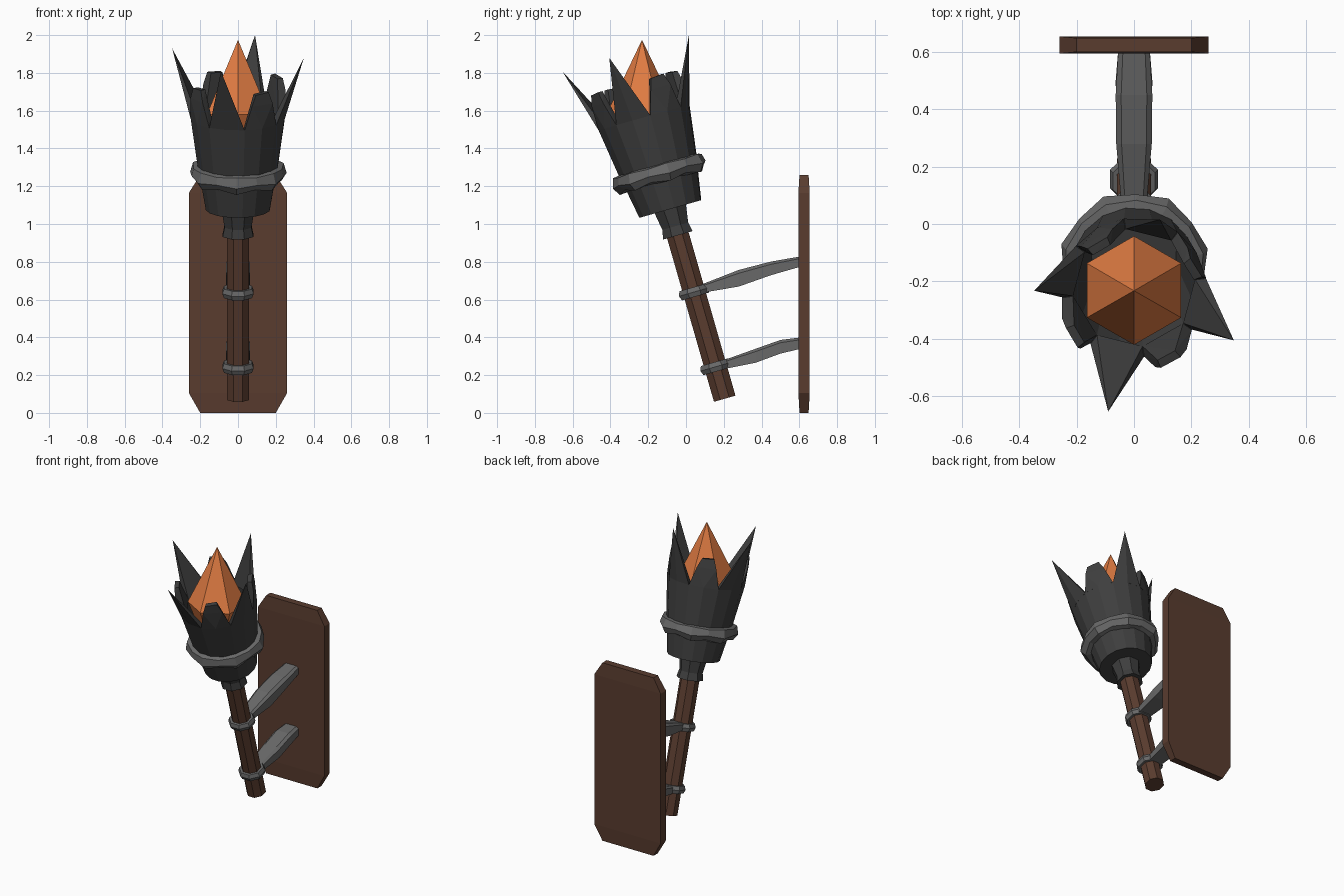
import bpy, bmesh, math
from mathutils import Matrix, Vector

if "Cube" in bpy.data.objects:
    bpy.data.objects.remove(bpy.data.objects["Cube"])

# Torch axis: leans 16 degrees towards the front
TILT = Matrix.Translation((0, 0.205, 0.075)) @ Matrix.Rotation(math.radians(16), 4, 'X')


def mat(name, c):
    m = bpy.data.materials.new(name)
    m.diffuse_color = (*c, 1)
    m.use_nodes = True
    m.node_tree.nodes["Principled BSDF"].inputs["Base Color"].default_value = m.diffuse_color
    return m


WOOD = mat("wood", (0.10, 0.045, 0.028))
IRON = mat("dark_iron", (0.048, 0.048, 0.048))
STEEL = mat("light_iron", (0.14, 0.14, 0.14))
FIRE = mat("fire", (0.75, 0.2, 0.055))


def finish(name, bm, material, matrix=None):
    bmesh.ops.recalc_face_normals(bm, faces=bm.faces)
    me = bpy.data.meshes.new(name)
    bm.to_mesh(me)
    bm.free()
    if matrix:
        me.transform(matrix)
    me.materials.append(material)
    ob = bpy.data.objects.new(name, me)
    bpy.context.collection.objects.link(ob)
    return ob


def polar(r, deg, s):
    a = math.radians(deg)
    return Vector((r * math.cos(a), r * math.sin(a), s))


def loft(bm, rings, loop=False):
    """Skin rings of points; cap the ends, or join last to first."""
    vs = [[bm.verts.new(p) for p in ring] for ring in rings]
    n = len(vs[0])
    pairs = list(zip(vs, vs[1:])) + ([(vs[-1], vs[0])] if loop else [])
    for a, b in pairs:
        for i in range(n):
            j = (i + 1) % n
            bm.faces.new((a[i], a[j], b[j], b[i]))
    if not loop:
        bm.faces.new(vs[0])
        bm.faces.new(vs[-1])


def turned(name, profile, sides, start, material, matrix=TILT, loop=False):
    bm = bmesh.new()
    loft(bm, [[polar(r, start + 360 * i / sides, s) for i in range(sides)]
              for r, s in profile], loop)
    return finish(name, bm, material, matrix)


# Handle and neck
turned("handle", [(0.064, 0), (0.064, 0.95)], 8, 22.5, WOOD)
turned("neck", [(0.088, 0.90), (0.077, 0.95), (0.094, 1.05)], 8, 22.5, IRON)

# Hollow cup
turned("cup", [(0.172, 1.045), (0.197, 1.19), (0.216, 1.29), (0.253, 1.553),
               (0.215, 1.553), (0.17, 1.25), (0.15, 1.1)], 16, 8, IRON)

# Crown: four long spikes alternating with four blunt teeth
for k in range(8):
    c = 75.5 + 45 * k
    pts = [polar(r, c + d, 1.55) for r in (0.253, 0.215) for d in (-22.5, 0, 22.5)]
    if k % 2 == 0:
        pts += [polar(0.36, c, 1.903)]
        pts += [polar(0.275, c + d, 1.66) for d in (-13, 13)]
    else:
        pts += [polar(r, c + d, 1.75 - 0.001 * abs(d - 3))
                for r in (0.255, 0.225) for d in (-9, 9)]
        pts += [polar(0.262, c + d, 1.68) for d in (-14, 14)]
    bm = bmesh.new()
    for p in pts:
        bm.verts.new(p)
    res = bmesh.ops.convex_hull(bm, input=bm.verts[:])
    loose = [v for v in bm.verts if not v.link_faces]
    bmesh.ops.delete(bm, geom=loose, context='VERTS')
    finish("crown_spike" if k % 2 == 0 else "crown_tooth", bm, IRON, TILT)

# Hammered collar: every other column is pinched
bm = bmesh.new()
rings = []
for r, s, pinch, lift in [(0.19, 1.195, 0, 0), (0.236, 1.19, 0.012, 0.018), (0.262, 1.23, 0.012, 0.01),
                          (0.246, 1.285, 0.006, -0.006), (0.2, 1.292, 0, 0)]:
    rings.append([polar(r - pinch * (i % 2), 11 + 360 * i / 14, s + lift * (i % 2))
                  for i in range(14)])
loft(bm, rings, loop=True)
finish("collar", bm, STEEL, TILT)

# Flame: upright six-sided crystal
bm = bmesh.new()
loft(bm, [[polar(r, 30 + 60 * i, z) + Vector((0, -0.232, 0)) for i in range(6)]
          for r, z in [(0.10, 1.36), (0.19, 1.58), (0.001, 1.975)]])
bmesh.ops.remove_doubles(bm, verts=bm.verts, dist=0.003)
finish("flame", bm, FIRE)

# Bands round the handle
for s in (0.176, 0.588):
    turned("handle_band", [(0.06, s - 0.025), (0.08, s - 0.025), (0.09, s),
                           (0.08, s + 0.025), (0.06, s + 0.025)], 8, 22.5, STEEL, loop=True)

# Bracket arms: sections are y, z, half height, half width
for arm in ([(0.18, 0.25, 0.022, 0.045), (0.37, 0.303, 0.037, 0.062),
             (0.50, 0.350, 0.036, 0.064), (0.61, 0.37, 0.03, 0.055)],
            [(0.08, 0.657, 0.022, 0.045), (0.28, 0.713, 0.044, 0.062),
             (0.45, 0.765, 0.036, 0.064), (0.61, 0.802, 0.027, 0.055)]):
    bm = bmesh.new()
    loft(bm, [[(-w, y, z - h), (w, y, z - h), (w, y, z + h * 0.6), (w * 0.7, y, z + h),
               (-w * 0.7, y, z + h), (-w, y, z + h * 0.6)] for y, z, h, w in arm])
    finish("bracket_arm", bm, STEEL)

# Wall board with cut corners, thinner at both ends
bm = bmesh.new()
loft(bm, [[(-w, 0.625 - t, z), (w, 0.625 - t, z), (w, 0.625 + t, z), (-w, 0.625 + t, z)]
          for w, t, z in [(0.2, 0.024, 0), (0.26, 0.03, 0.105), (0.26, 0.03, 1.165), (0.2, 0.024, 1.26)]])
finish("wall_board", bm, WOOD)
